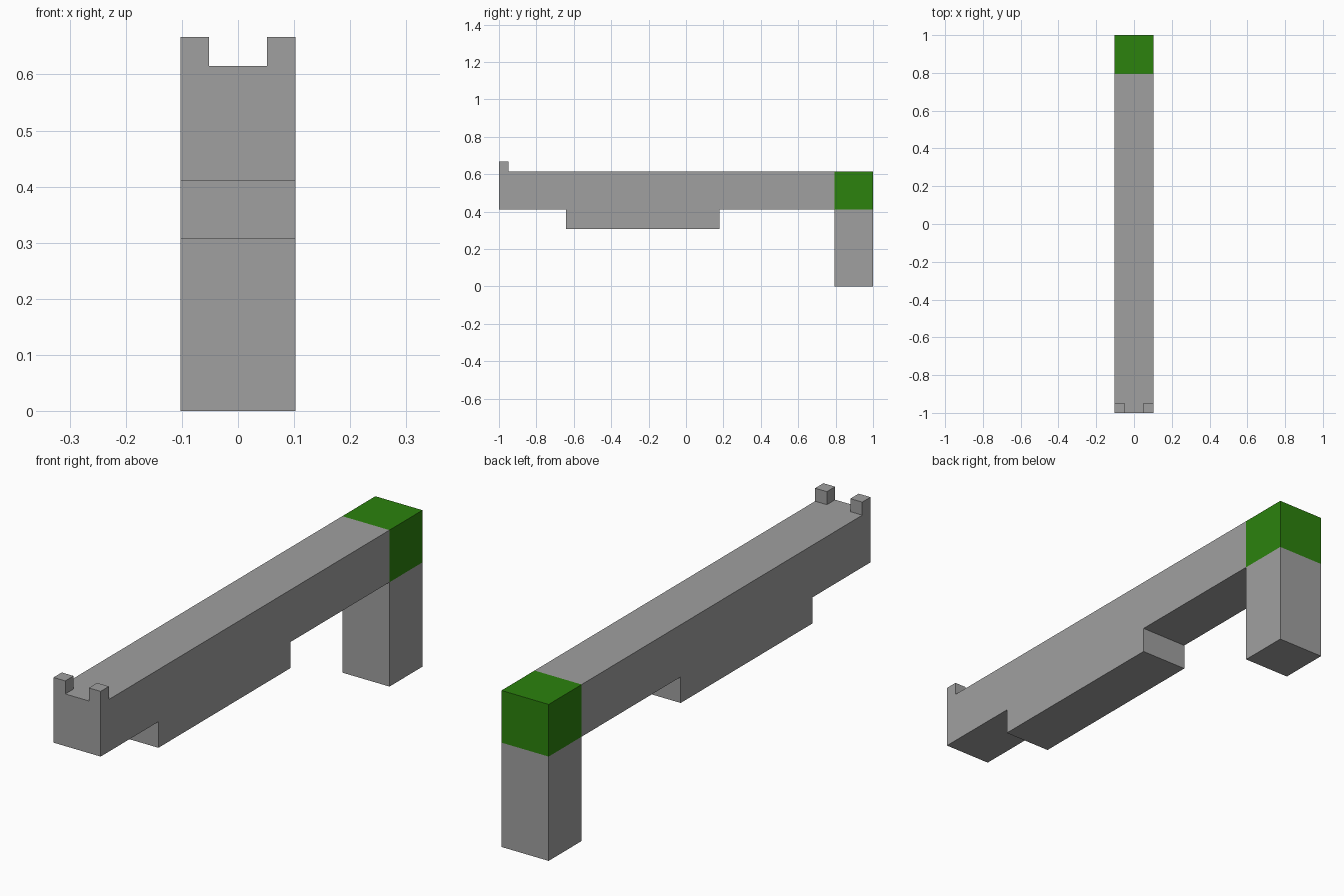
import bpy
import bmesh

if "Cube" in bpy.data.objects:
    bpy.data.objects.remove(bpy.data.objects["Cube"], do_unlink=True)

U = 2 / 39  # grid module: the model is 39 modules long


def material(name, rgb):
    mat = bpy.data.materials.new(name)
    mat.use_nodes = True
    mat.diffuse_color = (*rgb, 1)
    mat.node_tree.nodes["Principled BSDF"].inputs["Base Color"].default_value = (*rgb, 1)
    return mat


def box(name, x, y, z, mat):
    """Flat-shaded box from (min, max) ranges given in modules."""
    bm = bmesh.new()
    bmesh.ops.create_cube(bm, size=1)
    for v in bm.verts:
        v.co = [U * (lo + (c + 0.5) * (hi - lo)) for c, (lo, hi) in zip(v.co, (x, y, z))]
    mesh = bpy.data.meshes.new(name)
    bm.to_mesh(mesh)
    bm.free()
    mesh.materials.append(mat)
    obj = bpy.data.objects.new(name, mesh)
    bpy.context.collection.objects.link(obj)
    return obj


grey = material("grey", (0.352, 0.352, 0.352))
green = material("green", (0.025, 0.223, 0.004))

# Long beam with the thicker block slung beneath it
box("beam", (-2, 2), (-19.5, 15.5), (8, 12), grey)
box("under_block", (-2, 2), (-12.5, 3.5), (6, 8), grey)

# Rear leg with its green cap
box("rear_cap", (-2, 2), (15.5, 19.5), (8, 12), green)
box("rear_leg", (-2, 2), (15.5, 19.5), (0, 8), grey)

# Pair of small posts on the front end
for side, x in (("left", (1, 2)), ("right", (-2, -1))):
    box(f"front_post_{side}", x, (-19.5, -18.5), (12, 13), grey)
